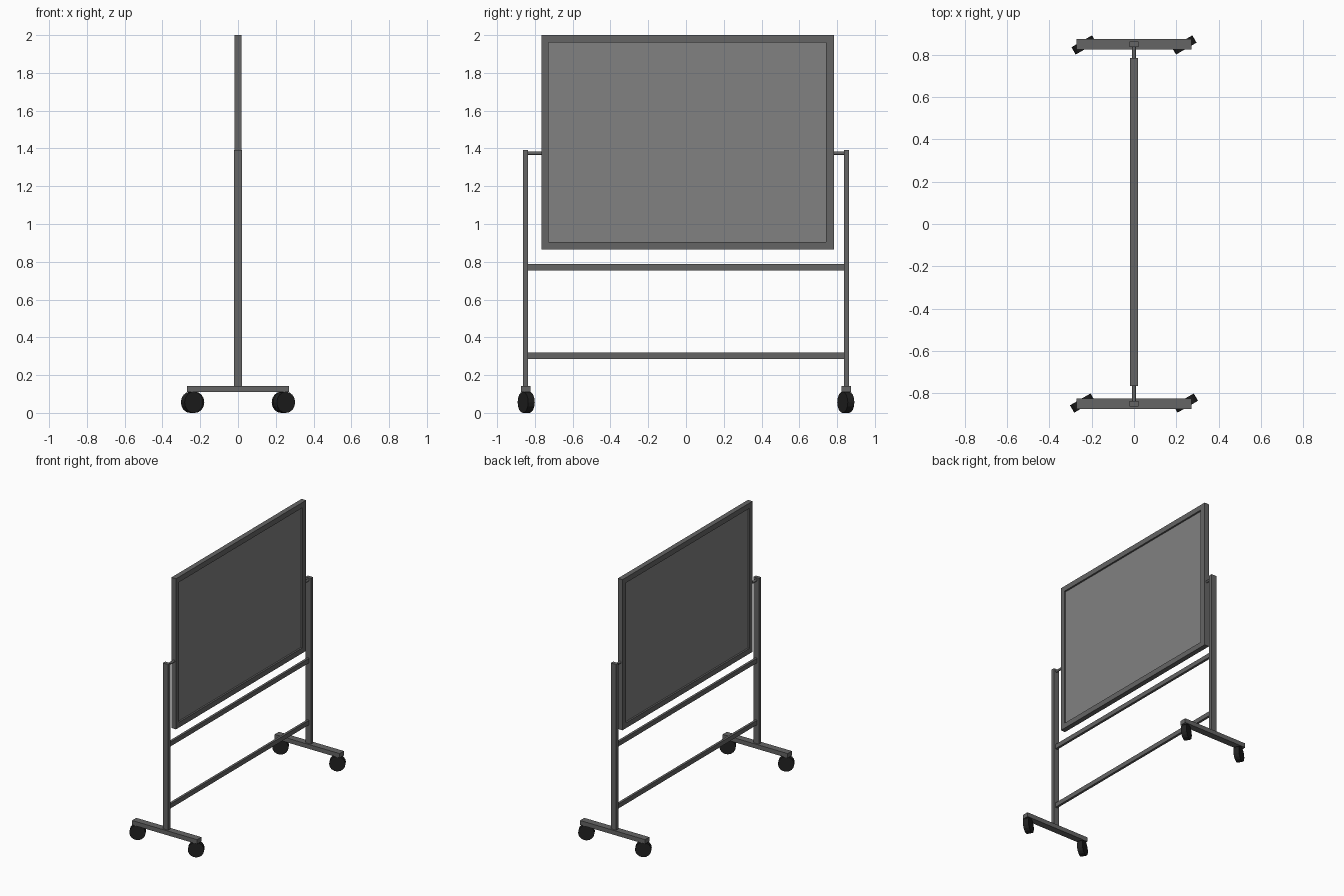
import bpy
from math import radians, pi
from mathutils import Matrix

if "Cube" in bpy.data.objects:
    bpy.data.objects.remove(bpy.data.objects["Cube"])


def material(name, v):
    m = bpy.data.materials.new(name)
    m.diffuse_color = (v, v, v, 1)
    m.use_nodes = True
    m.node_tree.nodes["Principled BSDF"].inputs["Base Color"].default_value = m.diffuse_color
    return m


steel = material("dark_steel", 0.13)
panel_grey = material("panel_grey", 0.22)
rubber = material("black_rubber", 0.015)


def box(name, lo, hi, mat):
    """Axis-aligned box between two corners."""
    bpy.ops.mesh.primitive_cube_add(size=1)
    o = bpy.context.object
    o.name = name
    size = [b - a for a, b in zip(lo, hi)]
    mid = [(a + b) / 2 for a, b in zip(lo, hi)]
    o.data.transform(Matrix.Diagonal((*size, 1)))
    o.location = mid
    o.data.materials.append(mat)
    return o


def cylinder(name, loc, r, depth, sides, turn, mat):
    """Cylinder lying along y, turned about z."""
    bpy.ops.mesh.primitive_cylinder_add(vertices=sides, radius=r, depth=depth)
    o = bpy.context.object
    o.name = name
    o.data.transform(Matrix.Rotation(turn, 4, 'Z') @ Matrix.Rotation(pi / 2, 4, 'X'))
    o.location = loc
    o.data.materials.append(mat)
    return o


# Board: frame members around a thin recessed panel
Y0, Y1, Z0, Z1 = -0.765, 0.784, 0.865, 2.0
D, W = 0.019, 0.04
box("board_frame_bottom", (-D, Y0, Z0), (D, Y1, Z0 + W), steel)
box("board_frame_top", (-D, Y0, Z1 - W), (D, Y1, Z1), steel)
box("board_frame_left", (-D, Y0, Z0 + W), (D, Y0 + W - 0.003, Z1 - W), steel)
box("board_frame_right", (-D, Y1 - W - 0.003, Z0 + W), (D, Y1, Z1 - W), steel)
box("board_panel", (-0.006, Y0 + 0.02, Z0 + 0.02), (0.006, Y1 - 0.02, Z1 - 0.02), panel_grey)

# Cross rails between the posts
for name, z in (("lower_rail", 0.303), ("upper_rail", 0.770)):
    box(name, (-0.009, -0.836, z - 0.017), (0.009, 0.837, z + 0.017), steel)

# Each side: post, foot, pivot pin and two angled wheels
for side, s, board_edge in (("left", -1, Y0), ("right", 1, Y1)):
    y = 0.849 * s
    box(side + "_post", (-0.022, y - 0.0135, 0.14), (0.022, y + 0.0135, 1.392), steel)
    box(side + "_foot", (-0.271, y - 0.0255, 0.11), (0.271, y + 0.0255, 0.143), steel)
    cylinder(side + "_pivot", (0, (y + board_edge) / 2, 1.374), 0.009,
             abs(y - board_edge), 12, 0, steel)
    for end, e in (("front", -1), ("back", 1)):
        x = e * (0.244 if s < 0 else 0.237)
        cylinder(f"{side}_{end}_wheel", (x, s * 0.846, 0.056), 0.056, 0.04, 16,
                 radians(30), rubber)
